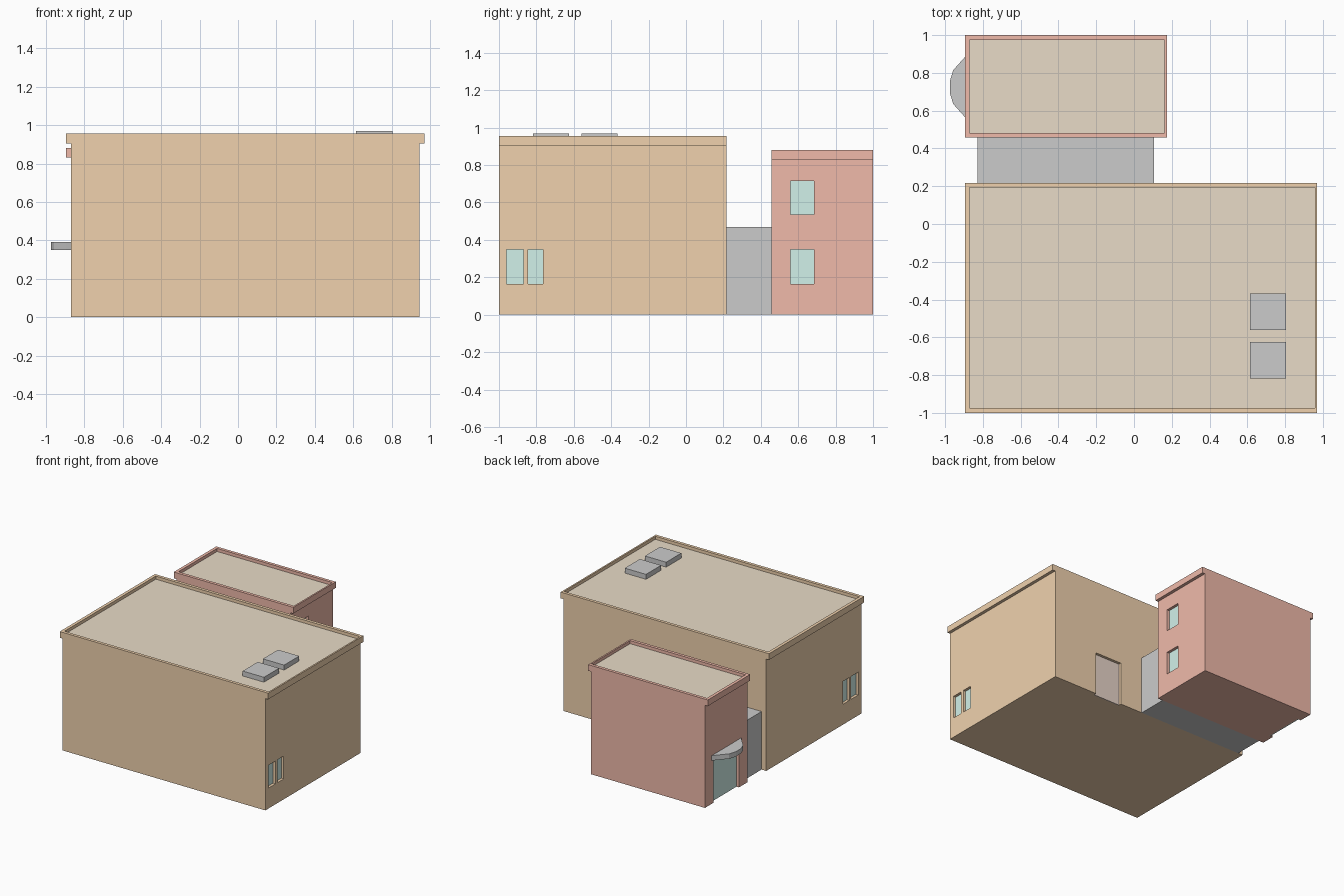
import bpy, bmesh

if "Cube" in bpy.data.objects:
    bpy.data.objects.remove(bpy.data.objects["Cube"])


def material(name, rgb):
    m = bpy.data.materials.new(name)
    m.diffuse_color = (*rgb, 1)
    m.use_nodes = True
    m.node_tree.nodes["Principled BSDF"].inputs["Base Color"].default_value = m.diffuse_color
    return m


ORANGE = material("ochre_wall", (0.87, 0.64, 0.42))
RED = material("red_wall", (0.87, 0.49, 0.40))
TAN = material("roofing", (0.81, 0.71, 0.57))
GLASS = material("glass", (0.64, 0.88, 0.82))
DOOR = material("door", (0.80, 0.66, 0.58))
GREY = material("dark_grey", (0.64, 0.64, 0.64))


def finish(name, bm, mat):
    bmesh.ops.recalc_face_normals(bm, faces=bm.faces[:])
    me = bpy.data.meshes.new(name)
    bm.to_mesh(me)
    bm.free()
    ob = bpy.data.objects.new(name, me)
    bpy.context.collection.objects.link(ob)
    if mat:
        me.materials.append(mat)
    return ob


def boxes(name, items, mat=None):
    """One object of axis-aligned boxes, each (x0, x1, y0, y1, z0, z1)."""
    bm = bmesh.new()
    for x0, x1, y0, y1, z0, z1 in items:
        for v in bmesh.ops.create_cube(bm, size=1)["verts"]:
            v.co = (x0 if v.co.x < 0 else x1,
                    y0 if v.co.y < 0 else y1,
                    z0 if v.co.z < 0 else z1)
    return finish(name, bm, mat)


def prism(name, pts, offset, mat):
    """Extrude a planar outline by an offset vector."""
    bm = bmesh.new()
    face = bm.faces.new([bm.verts.new(p) for p in pts])
    ext = bmesh.ops.extrude_face_region(bm, geom=[face], use_keep_orig=True)
    verts = [g for g in ext["geom"] if isinstance(g, bmesh.types.BMVert)]
    bmesh.ops.translate(bm, verts=verts, vec=offset)
    return finish(name, bm, mat)


LIP = 0.025   # parapet overhang and thickness
DEEP = 0.03   # depth of window and door recesses


def building(name, x0, x1, y0, y1, top, mat, openings):
    """Block with parapets overhanging at both ends, sunken roof and recesses."""
    low = top - 0.05
    outline = [(x0, 0), (x1, 0), (x1, low), (x1 + LIP, low), (x1 + LIP, top),
               (x0 - LIP, top), (x0 - LIP, low), (x0, low)]
    body = prism(name + "_walls", [(x, y0, z) for x, z in outline],
                 (0, y1 - y0, 0), mat)
    # roof panel in its sunken tray
    rx0, rx1, ry0, ry1 = x0, x1 + LIP / 2, y0 + LIP, y1 - LIP
    boxes(name + "_roof", [(rx0, rx1, ry0, ry1, top - 0.035, top - 0.025)], TAN)
    cutter = boxes(name + "_cutter",
                   [(rx0, rx1, ry0, ry1, top - 0.035, top + 0.1)] + openings)
    cutter.hide_render = True
    cutter.hide_set(True)
    mod = body.modifiers.new("recesses", 'BOOLEAN')
    mod.operation = 'DIFFERENCE'
    mod.solver = 'EXACT'
    mod.object = cutter
    return body


# main hall with a window pair at each end and a door at the back
HX0, HX1, HY1 = -0.87, 0.945, 0.217
pair = [(-0.96, -0.87), (-0.845, -0.765)]
hall_cuts, panes = [], []
for wall, inward in ((HX0, 1), (HX1, -1)):
    inner = wall + inward * DEEP
    pane = wall + inward * (DEEP - 0.008)
    outer = wall - inward * 0.02
    for a, b in pair:
        hall_cuts.append((min(inner, outer), max(inner, outer), a, b, 0.165, 0.35))
        panes.append((min(inner, pane), max(inner, pane), a, b, 0.165, 0.35))
hall_cuts.append((0.31, 0.55, HY1 - DEEP, HY1 + 0.1, -0.1, 0.35))
building("hall", HX0, HX1, -1, HY1, 0.955, ORANGE, hall_cuts)
boxes("hall_windows", panes, GLASS)
boxes("hall_back_door", [(0.31, 0.55, HY1 - DEEP, HY1 - DEEP + 0.008, 0, 0.35)], DOOR)

# roof skylights
boxes("skylights", [(0.615, 0.805, y, y + 0.193, 0.93, 0.97)
                    for y in (-0.818, -0.56)])

# red annexe with two stacked windows and a glazed entrance
AX0, AX1 = -0.87, 0.15
rows = [(0.165, 0.35), (0.535, 0.715)]
cuts = [(AX1 - DEEP, AX1 + 0.02, 0.56, 0.685, a, b) for a, b in rows]
cuts.append((AX0 - 0.1, AX0 + DEEP, 0.565, 0.89, -0.1, 0.35))
building("annexe", AX0, AX1, 0.457, 1, 0.88, RED, cuts)
boxes("annexe_windows", [(AX1 - DEEP, AX1 - DEEP + 0.008, 0.56, 0.685, a, b)
                         for a, b in rows], GLASS)
boxes("entrance_glazing", [(AX0 + DEEP - 0.008, AX0 + DEEP, 0.565, 0.89, 0, 0.35)], GLASS)

# link block between the two buildings
boxes("link_block", [(-0.828, 0.107, HY1, 0.457, 0, 0.47)], GREY)

# faceted curved canopy over the entrance
half = [(-0.87, 0.19), (-0.895, 0.159), (-0.957, 0.09), (-0.975, 0.031)]
arc = [(x, 0.725 - d) for x, d in half] + [(x, 0.725 + d) for x, d in reversed(half)]
prism("entrance_canopy", [(x, y, 0.35) for x, y in arc], (0, 0, 0.04), GREY)
